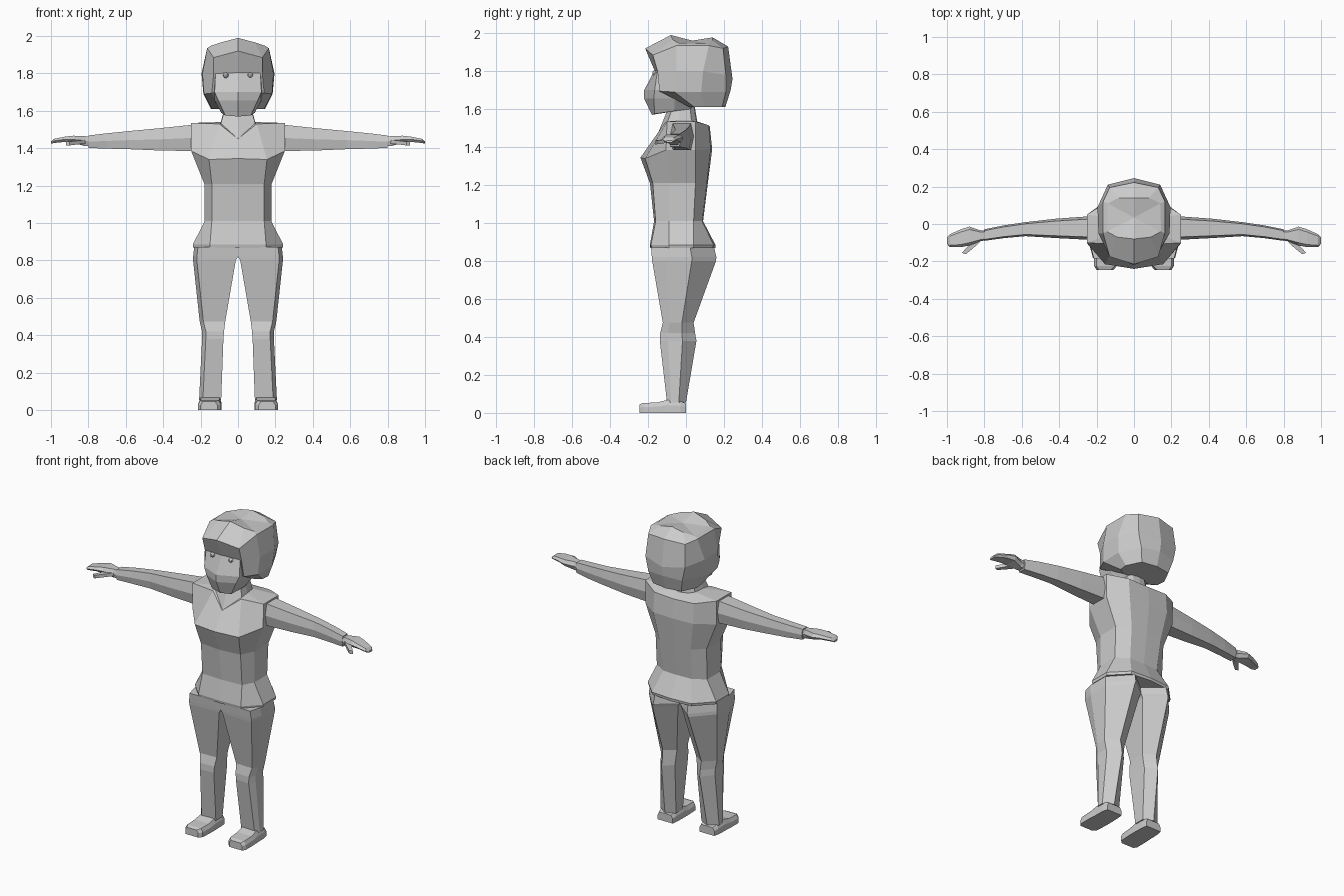
import bpy, bmesh
from mathutils import Vector

grey = bpy.data.materials.new("plain_grey")
grey.diffuse_color = (0.6, 0.6, 0.6, 1)


def loft(name, rings, caps=True):
    """Skin a list of equal-length closed rings of points."""
    bm = bmesh.new()
    rows = [[bm.verts.new(p) for p in r] for r in rings]
    n = len(rows[0])
    for a, b in zip(rows, rows[1:]):
        for i in range(n):
            j = (i + 1) % n
            bm.faces.new((a[i], a[j], b[j], b[i]))
    if caps:
        for r in (rows[0], rows[-1]):
            c = sum((v.co for v in r), Vector()) / n
            mid = bm.verts.new(c)
            for i in range(n):
                bm.faces.new((r[i], r[(i + 1) % n], mid))
    bmesh.ops.recalc_face_normals(bm, faces=bm.faces)
    me = bpy.data.meshes.new(name)
    bm.to_mesh(me)
    bm.free()
    me.materials.append(grey)
    ob = bpy.data.objects.new(name, me)
    bpy.context.collection.objects.link(ob)
    return ob


def full(half):
    """Half ring from front centre to back centre, mirrored to a full ring."""
    return half + [(-x, y, z) for x, y, z in half[-2:0:-1]]


def flat(z, pts):
    return [(x, y, z) for x, y in pts]


def pair(name, rings):
    """Left and right copies of a part."""
    loft(name + "_right", rings)
    loft(name + "_left", [[(-x, y, z) for x, y, z in r] for r in rings])


# Shirt: hem, waist, chest, shoulders, neckline
shirt = [
    flat(0.868, [(0, -.188), (.15, -.18), (.238, -.09), (.238, .04), (.14, .14), (0, .155)]),
    flat(0.885, [(0, -.19), (.15, -.185), (.242, -.09), (.242, .04), (.14, .145), (0, .155)]),
    flat(1.01, [(0, -.168), (.14, -.16), (.178, -.09), (.178, .04), (.10, .085), (0, .09)]),
    flat(1.21, [(0, -.19), (.14, -.175), (.18, -.09), (.18, .05), (.11, .11), (0, .115)]),
    [(0, -.24, 1.345), (.155, -.215, 1.34), (.25, -.105, 1.385),
     (.25, .05, 1.385), (.14, .13, 1.39), (0, .138, 1.39)],
    [(0, -.16, 1.45), (.10, -.11, 1.53), (.252, -.10, 1.535),
     (.252, .05, 1.535), (.14, .12, 1.515), (0, .125, 1.51)],
    [(0, -.155, 1.45), (.09, -.095, 1.532), (.095, -.04, 1.54),
     (.09, .03, 1.54), (.06, .06, 1.535), (0, .07, 1.53)],
]
loft("shirt", [full(r) for r in shirt])

# Neck, filling the open collar
neck = [
    [(0, -.157, 1.45), (.092, -.097, 1.533), (.095, -.04, 1.53),
     (.085, .03, 1.53), (.05, .055, 1.53), (0, .06, 1.53)],
    [(0, -.10, 1.59), (.07, -.07, 1.61), (.07, -.03, 1.62),
     (.065, .02, 1.62), (.04, .04, 1.62), (0, .045, 1.62)],
]
loft("neck", [full(r) for r in neck])

# Face: chin, mouth line, eye line
face = [
    [(0, -.18, 1.57), (.068, -.165, 1.575), (.09, -.06, 1.59),
     (.07, .02, 1.60), (0, .03, 1.60)],
    flat(1.655, [(0, -.22), (.105, -.17), (.125, -.06), (.11, .05), (0, .08)]),
    flat(1.70, [(0, -.22), (.125, -.165), (.135, -.06), (.12, .05), (0, .08)]),
    flat(1.805, [(0, -.166), (.12, -.15), (.13, -.06), (.12, .05), (0, .08)]),
]
loft("face", [full(r) for r in face])

# Hair: neck line, ear line, temples, fringe, crown
hair = [
    flat(1.61, [(0, .02), (.10, .02), (.14, .045), (.145, .10), (.10, .19), (0, .207)]),
    [(0, -.10, 1.70), (.14, -.14, 1.695), (.182, -.06, 1.69),
     (.185, .08, 1.69), (.12, .21, 1.69), (0, .235, 1.70)],
    [(0, -.164, 1.80), (.13, -.15, 1.80), (.19, -.05, 1.80),
     (.195, .09, 1.80), (.14, .21, 1.78), (0, .245, 1.76)],
    [(0, -.215, 1.92), (.13, -.175, 1.885), (.165, -.05, 1.935),
     (.165, .12, 1.935), (.13, .195, 1.92), (0, .222, 1.93)],
    [(0, -.08, 1.99), (.09, -.07, 1.966), (.145, -.04, 1.948),
     (.14, .11, 1.945), (.08, .14, 1.962), (0, .14, 1.978)],
]
loft("hair", [full(r) for r in hair])

# Eyes
for side, s in (("right", 1), ("left", -1)):
    bpy.ops.mesh.primitive_uv_sphere_add(segments=8, ring_count=6, radius=.015,
                                         location=(s * .065, -.163, 1.79))
    eye = bpy.context.object
    eye.name = "eye_" + side
    eye.data.materials.append(grey)

# Trouser legs: height, inner x, outer x, front y, back y
leg = []
for z, xi, xo, yf, yb in [(.055, .09, .208, -.10, .0), (.38, .078, .192, -.138, .055),
                          (.42, .075, .192, -.136, .048), (.475, .068, .205, -.122, .04),
                          (.80, .012, .24, -.178, .158), (.82, 0, .24, -.18, .16),
                          (.872, 0, .234, -.184, .148)]:
    d = yb - yf
    leg.append(flat(z, [(xi, yf + .005), (xo - .02, yf), (xo, yf + .22 * d),
                        (xo, yf + .62 * d), ((xi + xo) / 2, yb), (xi, yf + .72 * d)]))
pair("trouser_leg", leg)

# Shoes: sections from heel to toe
shoe = []
for y, xi, xo, top in [(.0, .095, .20, .05), (-.03, .09, .208, .062), (-.10, .088, .21, .068),
                       (-.15, .088, .213, .055), (-.225, .092, .213, .052), (-.245, .11, .20, .045)]:
    shoe.append([(xi, y, 0), (xo, y, 0), (xo, y, top * .6), (xo - .012, y, top),
                 (xi + .012, y, top), (xi, y, top * .6)])
pair("shoe", shoe)


def bars(rows, bevel):
    """Six-sided sections across x, with a ridge at the front and back."""
    out = []
    for x, y0, y1, z0, z1 in rows:
        m, b = (z0 + z1) / 2, (y1 - y0) * bevel
        out.append([(x, y0, m), (x, y0 + b, z0), (x, y1 - b, z0),
                    (x, y1, m), (x, y1 - b, z1), (x, y0 + b, z1)])
    return out


# Arms
pair("arm", bars([(.23, -.085, .042, 1.385, 1.527), (.42, -.075, .028, 1.388, 1.507),
                  (.58, -.065, .01, 1.395, 1.492), (.70, -.076, -.008, 1.398, 1.48),
                  (.80, -.09, -.028, 1.402, 1.468)], .12))

# Hands and thumbs
pair("hand", bars([(.78, -.085, -.035, 1.412, 1.46), (.82, -.092, -.035, 1.412, 1.465),
                   (.88, -.115, -.014, 1.428, 1.467), (.925, -.124, -.028, 1.434, 1.462),
                   (.985, -.124, -.055, 1.428, 1.45), (1.0, -.105, -.07, 1.424, 1.436)], .15))
thumb = []
for x, y, w, z in [(.835, -.08, .02, 1.435), (.875, -.125, .014, 1.43), (.91, -.158, .01, 1.425)]:
    thumb.append([(x - w, y - w * .4, z - .01), (x + w, y + w * .4, z - .01),
                  (x + w, y + w * .4, z + .01), (x - w, y - w * .4, z + .01)])
pair("thumb", thumb)
